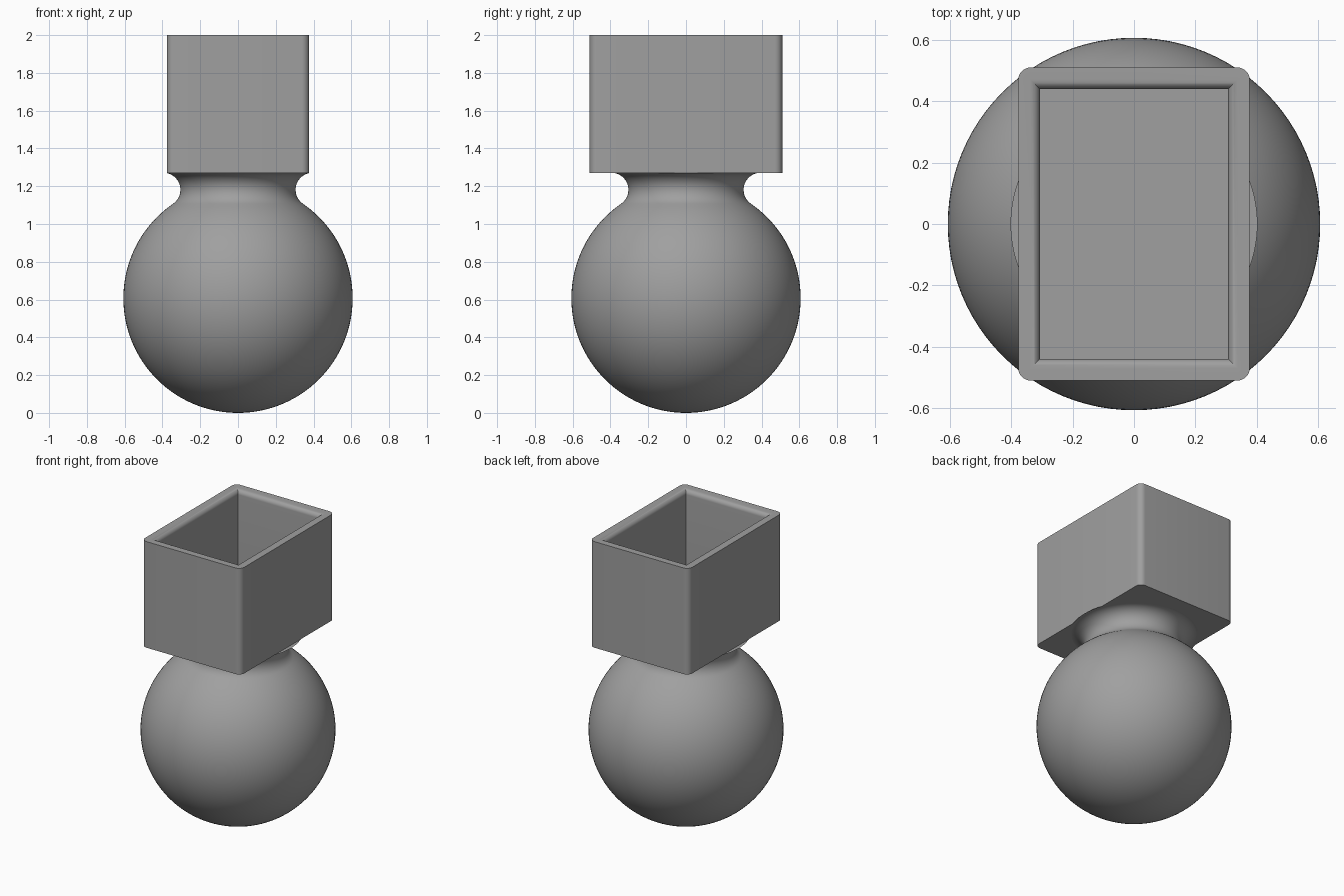
import bpy, bmesh, math
from mathutils import Vector

if "Cube" in bpy.data.objects:
    bpy.data.objects.remove(bpy.data.objects["Cube"])

grey = bpy.data.materials.new("mid_grey")
grey.diffuse_color = (0.35, 0.35, 0.35, 1)
grey.use_nodes = True
grey.node_tree.nodes["Principled BSDF"].inputs["Base Color"].default_value = grey.diffuse_color


def finish(name, bm, angle):
    bmesh.ops.remove_doubles(bm, verts=bm.verts, dist=1e-5)
    bmesh.ops.recalc_face_normals(bm, faces=bm.faces)
    mesh = bpy.data.meshes.new(name)
    bm.to_mesh(mesh)
    bm.free()
    mesh.materials.append(grey)
    ob = bpy.data.objects.new(name, mesh)
    bpy.context.collection.objects.link(ob)
    bpy.ops.object.select_all(action='DESELECT')
    ob.select_set(True)
    bpy.context.view_layer.objects.active = ob
    bpy.ops.object.shade_smooth_by_angle(angle=math.radians(angle))


def bridge(bm, rings):
    for a, b in zip(rings, rings[1:]):
        n = len(a)
        for i in range(n):
            j = (i + 1) % n
            bm.faces.new((a[i], a[j], b[j], b[i]))


# Ball with a concave neck that blends tangentially into it
R, F = 0.607, 0.09              # ball radius, neck fillet radius
CR = 0.305 + F                  # fillet centre, radial
DZ = math.sqrt((R + F) ** 2 - CR ** 2)
CZ = R + DZ
BOTTOM = CZ + F                 # underside of the box
join = math.atan2(DZ, CR)
prof = []
for i in range(57):
    a = -math.pi / 2 + (join + math.pi / 2) * i / 56
    prof.append((max(R * math.cos(a), 0), R + R * math.sin(a)))
for i in range(1, 21):
    a = join + math.pi + (math.pi / 2 - 0.22 - join - math.pi) * i / 20
    prof.append((CR + F * math.cos(a), CZ + F * math.sin(a)))
# finish the fillet just inside the box walls
prof[-1] = (0.373, BOTTOM)
bm = bmesh.new()
N = 96
rings = [[bm.verts.new((r * math.cos(2 * math.pi * k / N),
                        r * math.sin(2 * math.pi * k / N), z)) for k in range(N)]
         for r, z in prof]
bridge(bm, rings)
finish("ball_and_neck", bm, 40)

# Open box: rounded vertical corners, rounded inner lip, square inner corners
HX, HY, TOP, WALL, LIP, CORNER, STEPS = 0.377, 0.51, 2.0, 0.07, 0.032, 0.04, 8


def ring(bm, inset, z, radius):
    pts = []
    x, y = HX - inset - radius, HY - inset - radius
    for q, (sx, sy) in enumerate(((1, 1), (-1, 1), (-1, -1), (1, -1))):
        for i in range(STEPS + 1):
            a = math.pi / 2 * (q + i / STEPS)
            pts.append(bm.verts.new(Vector((sx * x + radius * math.cos(a),
                                            sy * y + radius * math.sin(a), z))))
    return pts


FLOOR = BOTTOM + WALL
bm = bmesh.new()
rings = [ring(bm, 0, BOTTOM, CORNER), ring(bm, 0, TOP, CORNER)]
for i in range(9):
    a = math.pi / 2 * i / 8
    rings.append(ring(bm, WALL - LIP + LIP * math.sin(a),
                      TOP - LIP + LIP * math.cos(a), 0))
rings.append(ring(bm, WALL, FLOOR, 0))
bridge(bm, rings)
bm.faces.new(rings[0])
bm.faces.new(rings[-1])
finish("open_box", bm, 30)
